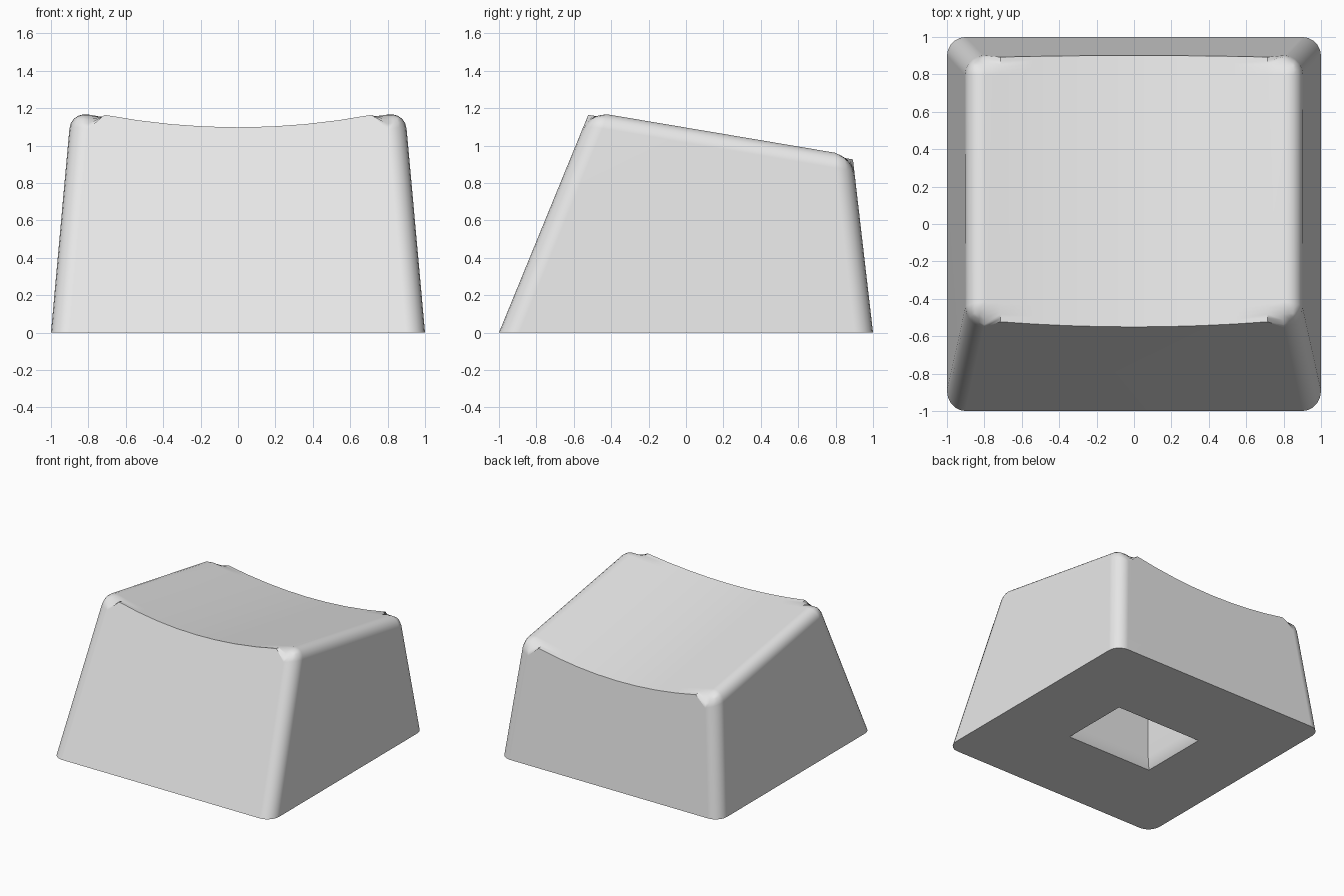
import bpy, bmesh

cube = bpy.data.objects.get("Cube")
if cube:
    bpy.data.objects.remove(cube, do_unlink=True)

SEGMENTS = 10       # strips across the scooped top
TOP_HALF = 0.893    # half width of the top rim
ROUNDING = 0.1      # fillet width


def make_material(name, color):
    mat = bpy.data.materials.new(name)
    mat.use_nodes = True
    mat.diffuse_color = color
    mat.node_tree.nodes["Principled BSDF"].inputs["Base Color"].default_value = color
    return mat


def make_object(name, bm):
    bmesh.ops.recalc_face_normals(bm, faces=bm.faces[:])
    mesh = bpy.data.meshes.new(name)
    bm.to_mesh(mesh)
    bm.free()
    obj = bpy.data.objects.new(name, mesh)
    bpy.context.scene.collection.objects.link(obj)
    return obj


def rim_point(x, front):
    # Where the sloping wall meets the tilted, scooped top surface
    scoop = 0.14 * x * x
    if front:
        z = (1.174 + scoop) / 1.0697
        return (x, -1 + 0.41 * z, z)
    z = (0.836 + scoop) / 0.9803
    return (x, 1 - 0.116 * z, z)


# Keycap body: tapered walls with a cylindrical scoop on top
bm = bmesh.new()
base = [bm.verts.new(p) for p in ((-1, -1, 0), (1, -1, 0), (1, 1, 0), (-1, 1, 0))]
xs = [TOP_HALF * (2 * i / SEGMENTS - 1) for i in range(SEGMENTS + 1)]
front = [bm.verts.new(rim_point(x, True)) for x in xs]
back = [bm.verts.new(rim_point(x, False)) for x in xs]

bm.faces.new(base[::-1])
bm.faces.new([base[0], base[1]] + front[::-1])
bm.faces.new([base[2], base[3]] + back)
bm.faces.new([base[1], base[2], back[-1], front[-1]])
bm.faces.new([base[3], base[0], front[0], back[0]])
for i in range(SEGMENTS):
    bm.faces.new([front[i], front[i + 1], back[i + 1], back[i]])

# Round the top rim and the four upright corners
pairs = [(front[0], back[0]), (front[-1], back[-1]),
         (base[0], front[0]), (base[1], front[-1]),
         (base[2], back[-1]), (base[3], back[0])]
for row in (front, back):
    pairs += list(zip(row, row[1:]))
rounded = [bm.edges.get(pair) for pair in pairs]
bmesh.ops.bevel(bm, geom=rounded, offset=ROUNDING, offset_type='OFFSET',
                segments=5, profile=0.5, affect='EDGES', clamp_overlap=False)
body = make_object("keycap_body", bm)
body.data.materials.append(make_material("light grey plastic", (0.8, 0.8, 0.8, 1)))

# Socket cutter: rectangular well with a chamfered mouth
bm = bmesh.new()
rings = []
for z, hx, hy in ((-0.08, 0.44, 0.34), (0.0, 0.39, 0.29),
                  (0.08, 0.345, 0.245), (0.55, 0.345, 0.245)):
    rings.append([bm.verts.new((sx * hx, sy * hy, z))
                  for sx, sy in ((-1, -1), (1, -1), (1, 1), (-1, 1))])
bm.faces.new(rings[0][::-1])
bm.faces.new(rings[-1])
for low, high in zip(rings, rings[1:]):
    for i in range(4):
        j = (i + 1) % 4
        bm.faces.new([low[i], low[j], high[j], high[i]])
cutter = make_object("socket_cutter", bm)
cutter.hide_render = True

# Cut the socket, then shade
bpy.context.view_layer.objects.active = body
for obj in bpy.context.selected_objects:
    obj.select_set(False)
body.select_set(True)
cut = body.modifiers.new("socket", 'BOOLEAN')
cut.operation = 'DIFFERENCE'
cut.solver = 'EXACT'
cut.object = cutter
bpy.ops.object.modifier_apply(modifier=cut.name)
bpy.data.objects.remove(cutter, do_unlink=True)

bpy.ops.object.shade_smooth_by_angle(angle=0.6)
weighted = body.modifiers.new("even_shading", 'WEIGHTED_NORMAL')
weighted.keep_sharp = True
